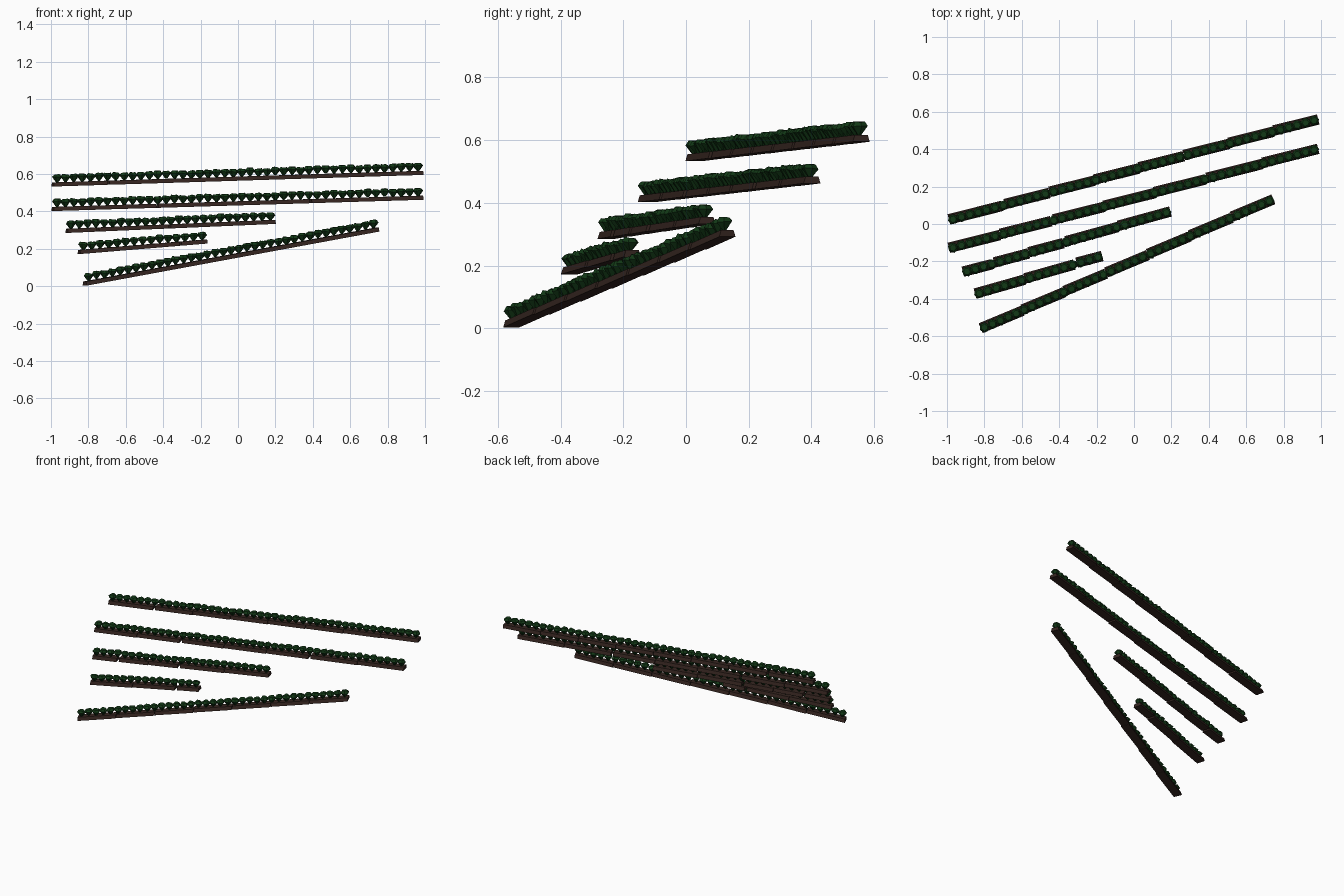
import bpy, bmesh, math, random
from mathutils import Vector

if "Cube" in bpy.data.objects:
    bpy.data.objects.remove(bpy.data.objects["Cube"])
random.seed(4)

def material(name, color):
    m = bpy.data.materials.new(name)
    m.diffuse_color = color
    m.use_nodes = True
    m.node_tree.nodes["Principled BSDF"].inputs["Base Color"].default_value = m.diffuse_color
    return m

SOIL = material("soil", (0.035, 0.018, 0.014, 1))
LEAF = material("leaf", (0.006, 0.04, 0.008, 1))

def make_object(name, bm, mat):
    bmesh.ops.recalc_face_normals(bm, faces=bm.faces)
    mesh = bpy.data.meshes.new(name)
    bm.to_mesh(mesh)
    bm.free()
    mesh.materials.append(mat)
    bpy.context.collection.objects.link(bpy.data.objects.new(name, mesh))

def add_mound(bm, a, b):
    # low trapezoid bank of soil between two points
    d = b - a
    side = Vector((-d.y, d.x, 0)).normalized()
    profile = [(-0.028, 0), (0.028, 0), (0.021, 0.022), (-0.021, 0.022)]
    rings = [[bm.verts.new(p + side * s + Vector((0, 0, z))) for s, z in profile] for p in (a, b)]
    for i in range(4):
        j = (i + 1) % 4
        bm.faces.new((rings[0][i], rings[0][j], rings[1][j], rings[1][i]))
    bm.faces.new(rings[0])
    bm.faces.new(rings[1])

def add_vine(bm, p, yaw):
    # narrow stem flaring to a broad, faceted crown
    n = 6
    turn = yaw + random.choice((0, math.pi / 6)) + random.uniform(-0.15, 0.15)
    rings = []
    for r, z in ((0.005, 0), (0.028, 0.029), (0.018, 0.042)):
        ring = []
        for i in range(n):
            t = turn + i * math.tau / n
            dz = random.uniform(-0.003, 0.004) if z else 0
            ring.append(bm.verts.new(p + Vector((r * math.cos(t), r * math.sin(t), z + dz))))
        rings.append(ring)
    for lo, hi in zip(rings, rings[1:]):
        for i in range(n):
            j = (i + 1) % n
            bm.faces.new((lo[i], lo[j], hi[j], hi[i]))
    bm.faces.new(rings[0])
    bm.faces.new(rings[-1])

# start, end, fractions where a small gap interrupts the bank
rows = [
    ("lower_row", (-0.82, -0.56, 0.003), (0.745, 0.135, 0.292), ()),
    ("short_row", (-0.85, -0.375, 0.172), (-0.17, -0.168, 0.228), (0.79,)),
    ("middle_row", (-0.915, -0.258, 0.285), (0.195, 0.07, 0.333), (0.145, 0.49)),
    ("long_row", (-0.99, -0.13, 0.402), (0.985, 0.405, 0.462), (0.28, 0.695)),
    ("top_row", (-0.99, 0.022, 0.533), (0.985, 0.562, 0.595), (0.148,)),
]
for name, start, end, gaps in rows:
    a, b = Vector(start), Vector(end)
    d = b - a
    yaw = math.atan2(d.y, d.x)
    soil, leaf = bmesh.new(), bmesh.new()
    marks = [0, *gaps, 1]
    for f0, f1 in zip(marks, marks[1:]):
        # straight sections, each slightly skewed against its neighbours
        trim = 0.006 / d.length
        f0 += trim if f0 > 0 else 0
        f1 -= trim if f1 < 1 else 0
        count = max(1, round((f1 - f0) * d.length / 0.25))
        for k in range(count):
            skew = Vector((0, 0.003, 0))
            p = a + d * (f0 + (f1 - f0) * k / count) + skew
            q = a + d * (f0 + (f1 - f0) * (k + 1) / count) - skew
            add_mound(soil, p, q)
    # evenly planted vines, set slightly toward the front
    count = round(d.length / 0.047)
    for k in range(count):
        f = (k + 0.5) / count
        p = a + d * f + Vector((0, -0.003, 0.02 + random.uniform(-0.002, 0.003)))
        add_vine(leaf, p, yaw)
    make_object(name + "_soil", soil, SOIL)
    make_object(name + "_vines", leaf, LEAF)
